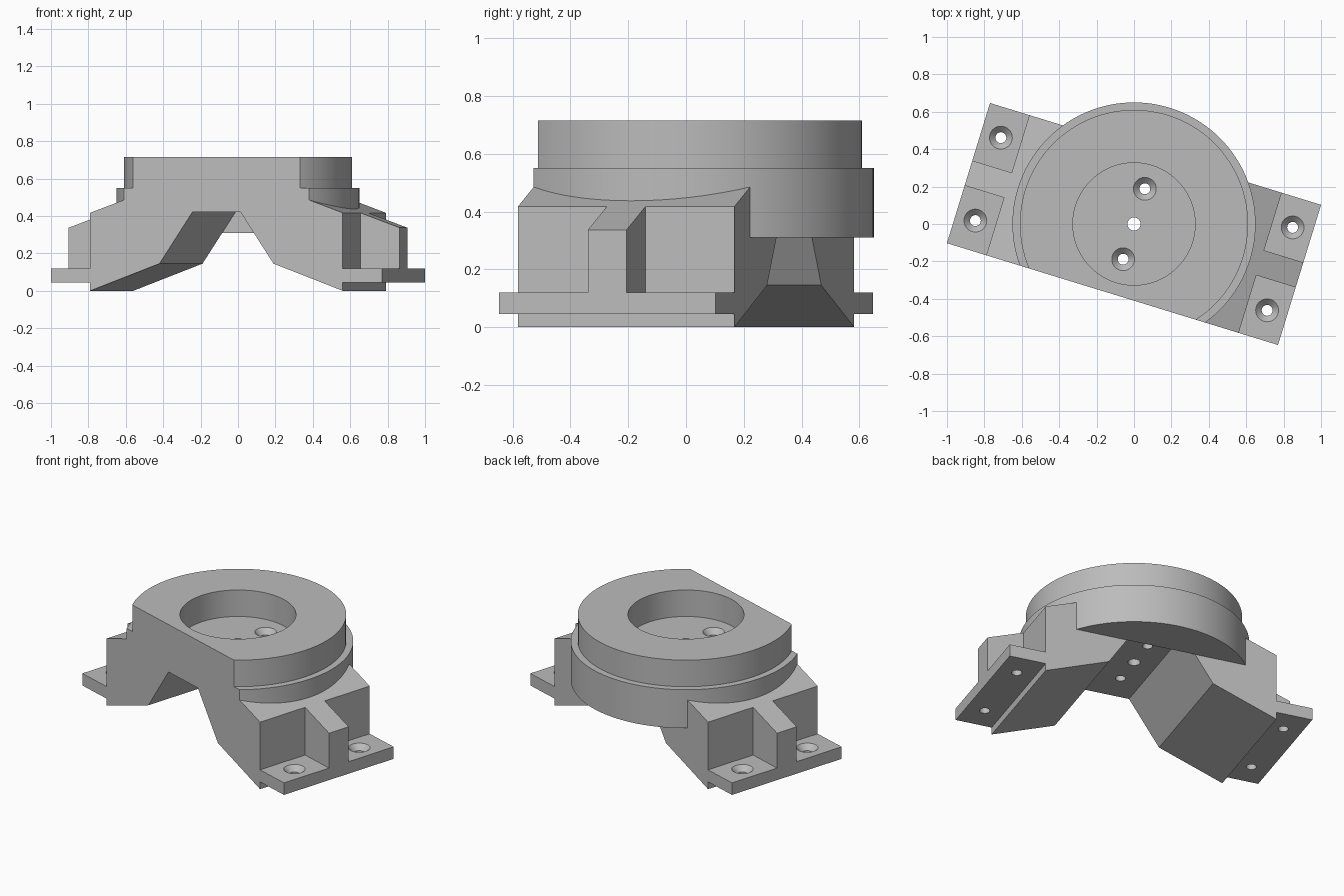
import bpy, bmesh, math
from mathutils import Matrix

old = bpy.data.objects.get("Cube")
if old:
    bpy.data.objects.remove(old, do_unlink=True)

HALF_L, HALF_W, LEG = 0.926, 0.392, 0.706     # foot end, half depth, leg outer face
FLANGE_R, CAP_R, RECESS_R = 0.65, 0.61, 0.327
TOP, STEP, CEILING = 0.715, 0.55, 0.417
PAD_LOW, PAD_TOP = 0.045, 0.12
FAR = 0.5                                     # overshoot trimmed by the front cut

grey = bpy.data.materials.new("plain_grey")
grey.use_nodes = True
colour = (0.5, 0.5, 0.5, 1)
grey.diffuse_color = colour
grey.node_tree.nodes["Principled BSDF"].inputs["Base Color"].default_value = colour


def finish(name, bm):
    bmesh.ops.recalc_face_normals(bm, faces=bm.faces)
    mesh = bpy.data.meshes.new(name)
    bm.to_mesh(mesh)
    bm.free()
    mesh.materials.append(grey)
    ob = bpy.data.objects.new(name, mesh)
    bpy.context.collection.objects.link(ob)
    return ob


def extrude(name, profile, y0, y1):
    """Side profile of (x, z) points pushed along y."""
    bm = bmesh.new()
    face = bm.faces.new([bm.verts.new((x, y0, z)) for x, z in profile])
    new = bmesh.ops.extrude_face_region(bm, geom=[face])["geom"]
    verts = [g for g in new if isinstance(g, bmesh.types.BMVert)]
    bmesh.ops.translate(bm, verts=verts, vec=(0, y1 - y0, 0))
    return finish(name, bm)


def cone(name, r0, r1, z0, z1, x=0, y=0, sides=128):
    bm = bmesh.new()
    bmesh.ops.create_cone(bm, cap_ends=True, segments=sides, radius1=r0, radius2=r1,
                          depth=z1 - z0, matrix=Matrix.Translation((x, y, (z0 + z1) / 2)))
    return finish(name, bm)


def activate(ob):
    for other in bpy.context.selected_objects:
        other.select_set(False)
    ob.select_set(True)
    bpy.context.view_layer.objects.active = ob


def combine(target, tool, operation):
    mod = target.modifiers.new(operation, "BOOLEAN")
    mod.operation, mod.solver, mod.object = operation, "EXACT", tool
    activate(target)
    bpy.ops.object.modifier_apply(modifier=mod.name)
    bpy.data.objects.remove(tool, do_unlink=True)


def box(x0, x1, z0, z1):
    return [(x0, z0), (x1, z0), (x1, z1), (x0, z1)]


def mirrored(half):
    return half + [(-x, z) for x, z in reversed(half)]


# Bridge block with sloping shoulders
body = extrude("bridge_mount", mirrored([(LEG, 0), (LEG, CEILING), (0.5, 0.492)]),
               -FAR, HALF_W)

# Round flange and the narrower cap above it
combine(body, cone("flange", FLANGE_R, FLANGE_R, 0.31, STEP), "UNION")
combine(body, cone("cap", CAP_R, CAP_R, 0.5, TOP), "UNION")

# Arch beneath the bridge
arch = mirrored([(0.706, 0), (0.319, 0.145), (0.135, 0.42)])
arch = [(0.706, -0.1)] + arch + [(-0.706, -0.1)]
combine(body, extrude("arch_cutter", arch, -0.8, HALF_W), "DIFFERENCE")

# Foot plates and the ribs between the screw pads
for s in (1, -1):
    combine(body, extrude("foot_plate", box(s * 0.65, s * HALF_L, PAD_LOW, PAD_TOP),
                          -FAR, HALF_W), "UNION")
    rib = [(0.69, 0.08), (HALF_L, 0.08), (HALF_L, 0.337), (LEG, CEILING), (0.69, 0.4)]
    combine(body, extrude("rib", [(s * x, z) for x, z in rib], -0.07, 0.07), "UNION")

# Flat front face
combine(body, extrude("front_cutter", box(-2, 2, -1, 2), -2, -HALF_W), "DIFFERENCE")

# Round recess and its centre hole
combine(body, cone("recess_cutter", RECESS_R, RECESS_R, STEP, 1), "DIFFERENCE")
combine(body, cone("centre_hole", 0.035, 0.035, 0.3, 0.7, sides=48), "DIFFERENCE")


# Countersunk screw holes
def screw_hole(x, y, top):
    combine(body, cone("hole", 0.029, 0.029, top - 0.2, top + 0.05, x, y, 48), "DIFFERENCE")
    combine(body, cone("sink", 0.026, 0.066, top - 0.035, top + 0.005, x, y, 48), "DIFFERENCE")


for s in (1, -1):
    screw_hole(0, s * 0.197, STEP)
    for t in (1, -1):
        screw_hole(s * 0.816, t * 0.232, PAD_TOP)

# Turn into place and shade
body.data.transform(Matrix.Rotation(math.radians(-17.1), 4, "Z"))
activate(body)
bpy.ops.object.shade_smooth_by_angle(angle=math.radians(15))
